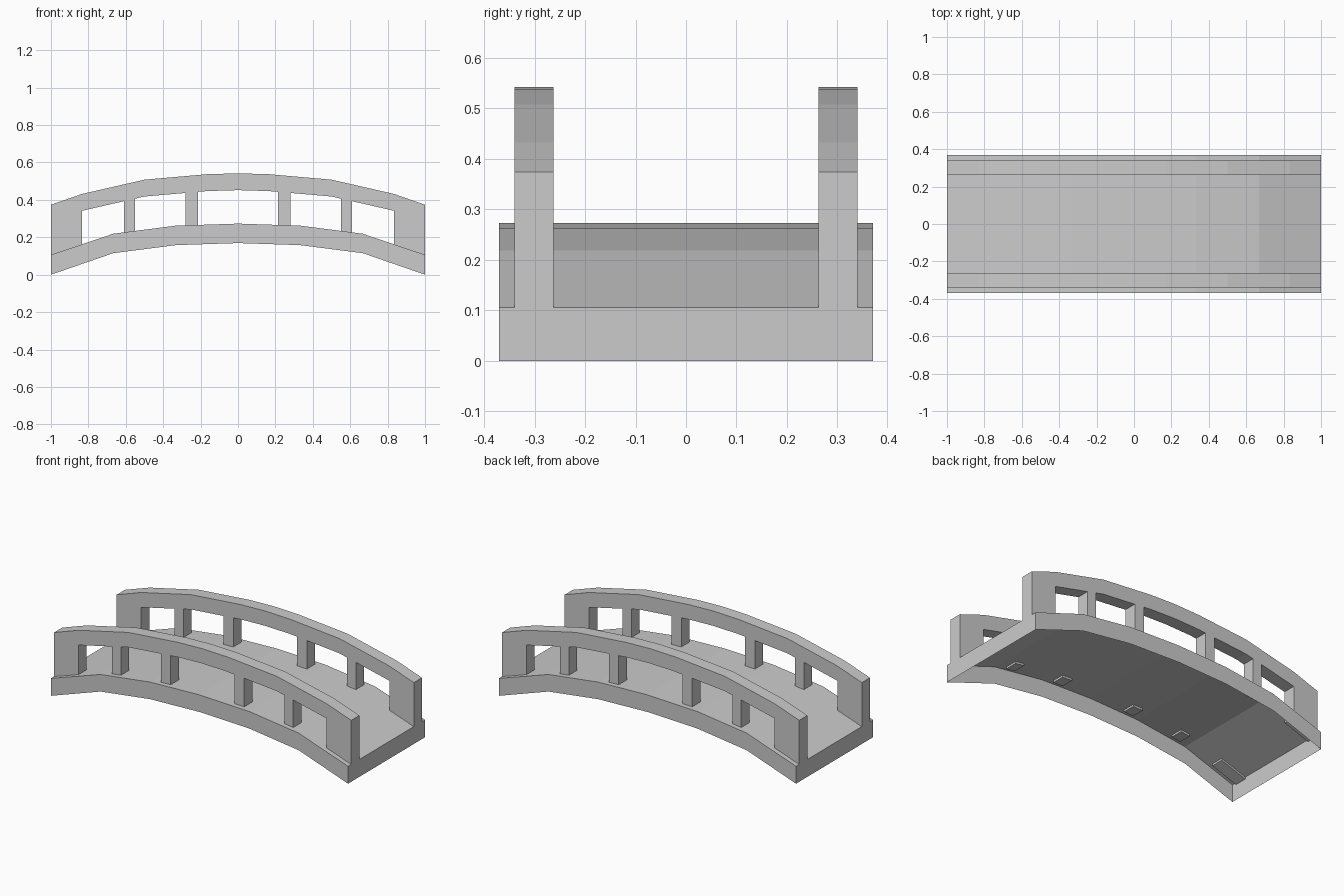
import bpy
import bmesh

cube = bpy.data.objects.get("Cube")
if cube:
    bpy.data.objects.remove(cube)

stone = bpy.data.materials.new("stone grey")
stone.use_nodes = True
stone.diffuse_color = (0.6, 0.6, 0.6, 1)
stone.node_tree.nodes["Principled BSDF"].inputs["Base Color"].default_value = (0.6, 0.6, 0.6, 1)

# Half profiles (x, z), mirrored about x = 0
DECK_TOP = [(0, 0.273), (0.333, 0.262), (0.667, 0.219), (1, 0.106)]
RAIL_TOP = [(0, 0.542), (0.167, 0.537), (0.5, 0.508), (0.833, 0.432), (1, 0.374)]
POSTS = [(0.215, 0.28), (0.55, 0.61), (0.835, 1)]
DECK_HALF_WIDTH, DECK_DEPTH = 0.37, 0.104
RAIL_INNER, RAIL_WIDTH, BEAM_DEPTH = 0.262, 0.078, 0.09
POST_SINK = 0.012


def height(profile, x):
    """Height of a mirrored profile at x."""
    x = abs(x)
    for (x0, z0), (x1, z1) in zip(profile, profile[1:]):
        if x <= x1:
            return z0 + (z1 - z0) * (x - x0) / (x1 - x0)
    return profile[-1][1]


def mirrored(values):
    return sorted({s * v for v in values for s in (-1, 1)})


def make_object(name, bm):
    bmesh.ops.remove_doubles(bm, verts=bm.verts, dist=0.0001)
    bmesh.ops.recalc_face_normals(bm, faces=bm.faces)
    mesh = bpy.data.meshes.new(name)
    bm.to_mesh(mesh)
    bm.free()
    mesh.materials.append(stone)
    obj = bpy.data.objects.new(name, mesh)
    bpy.context.collection.objects.link(obj)
    return obj


def quad(bm, *points):
    bm.faces.new([bm.verts.new(p) for p in points])


# Arched deck: walking surface with side and end skirts, open underneath
bm = bmesh.new()
xs = mirrored([x for x, z in DECK_TOP])
w = DECK_HALF_WIDTH
for a, b in zip(xs, xs[1:]):
    za, zb = height(DECK_TOP, a), height(DECK_TOP, b)
    quad(bm, (a, -w, za), (b, -w, zb), (b, w, zb), (a, w, za))
    for y in (-w, w):
        quad(bm, (a, y, za - DECK_DEPTH), (b, y, max(zb - DECK_DEPTH, 0)),
             (b, y, zb), (a, y, za))
for v in bm.verts:
    v.co.z = 0 if v.co.z < 0.01 else v.co.z
for x in (-1, 1):
    top = height(DECK_TOP, x)
    quad(bm, (x, -w, 0), (x, w, 0), (x, w, top), (x, -w, top))
make_object("deck", bm)


# Railing: arched beam, slim posts and broad end posts in one piece
def make_railing(name, y):
    bm = bmesh.new()
    stops = [x for x, z in RAIL_TOP + DECK_TOP] + [x for p in POSTS for x in p]
    xs = mirrored(stops)
    for a, b in zip(xs, xs[1:]):
        ta, tb = height(RAIL_TOP, a), height(RAIL_TOP, b)
        ua, ub = ta - BEAM_DEPTH, tb - BEAM_DEPTH
        quad(bm, (a, y, ua), (b, y, ub), (b, y, tb), (a, y, ta))
        middle = abs(a + b) / 2
        if any(p0 < middle < p1 for p0, p1 in POSTS):
            quad(bm, (a, y, height(DECK_TOP, a) - POST_SINK),
                 (b, y, height(DECK_TOP, b) - POST_SINK), (b, y, ub), (a, y, ua))
    bmesh.ops.remove_doubles(bm, verts=bm.verts, dist=0.0001)
    side = bmesh.ops.extrude_face_region(bm, geom=bm.faces[:], use_keep_orig=True)
    moved = [g for g in side["geom"] if isinstance(g, bmesh.types.BMVert)]
    bmesh.ops.translate(bm, verts=moved, vec=(0, RAIL_WIDTH, 0))
    make_object(name, bm)


make_railing("front_railing", -RAIL_INNER - RAIL_WIDTH)
make_railing("back_railing", RAIL_INNER)
